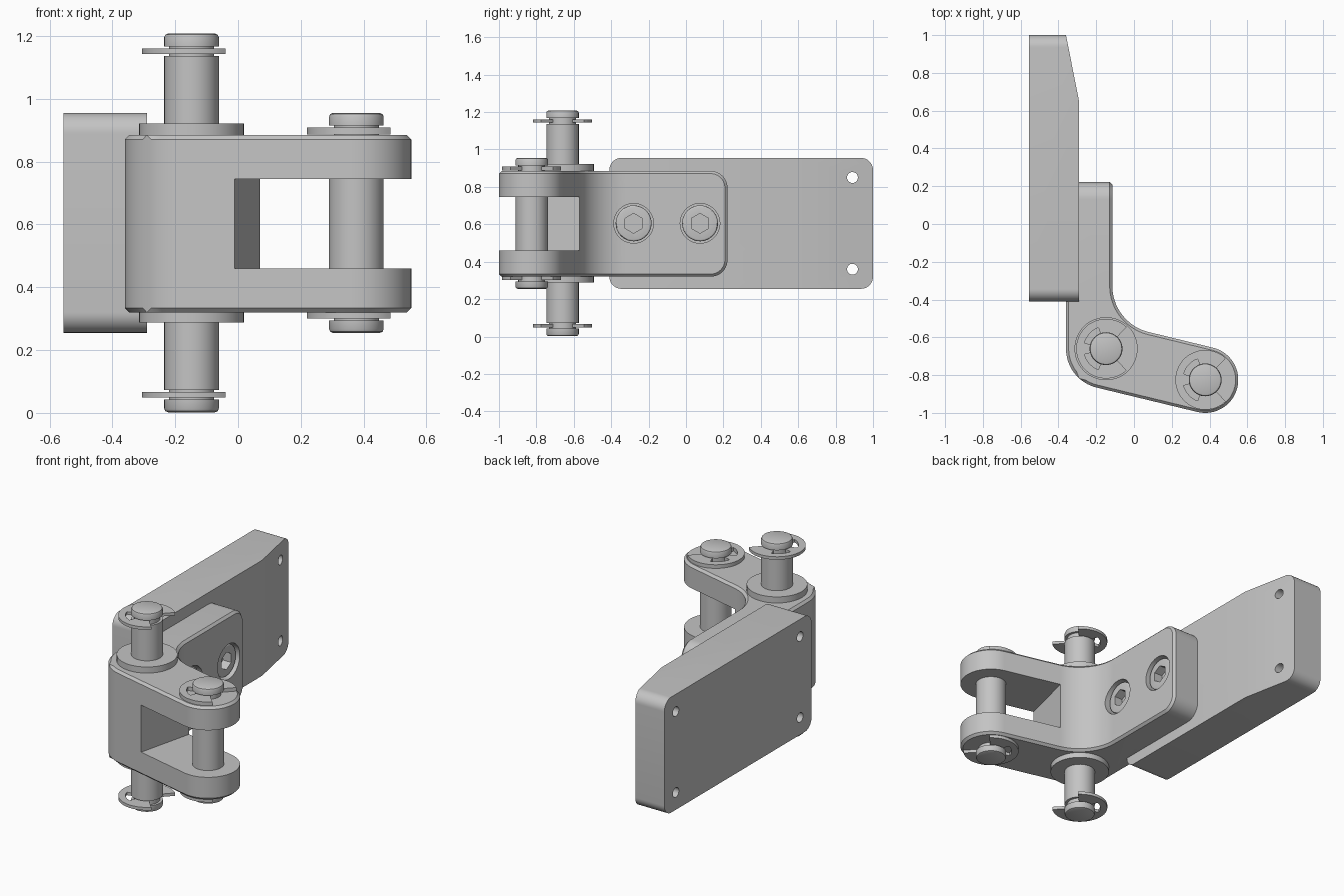
import bpy, bmesh
from math import sin, cos, radians, pi
from mathutils import Vector, Matrix

cube = bpy.data.objects.get("Cube")
if cube:
    bpy.data.objects.remove(cube, do_unlink=True)

grey = bpy.data.materials.new("plain_grey")
grey.use_nodes = True
colour = (0.55, 0.55, 0.55, 1)
grey.diffuse_color = colour
grey.node_tree.nodes["Principled BSDF"].inputs["Base Color"].default_value = colour

PIN_A = Vector((-0.148, -0.66))
PIN_B = Vector((0.377, -0.825))
MID_Z = 0.605
TILT = radians(13.5)
parts = []


def finish(name, bm):
    bmesh.ops.recalc_face_normals(bm, faces=bm.faces)
    mesh = bpy.data.meshes.new(name)
    bm.to_mesh(mesh)
    bm.free()
    mesh.materials.append(grey)
    ob = bpy.data.objects.new(name, mesh)
    bpy.context.collection.objects.link(ob)
    parts.append(ob)
    return ob


def arc(c, r, a0, a1, n):
    """Points on an arc, angles in degrees."""
    return [(c[0] + r * cos(radians(a0 + (a1 - a0) * i / n)),
             c[1] + r * sin(radians(a0 + (a1 - a0) * i / n))) for i in range(n + 1)]


def prism(pts, z0, z1):
    bm = bmesh.new()
    face = bm.faces.new([bm.verts.new((x, y, z0)) for x, y in pts])
    top = bmesh.ops.extrude_face_region(bm, geom=[face])["geom"]
    bmesh.ops.translate(bm, vec=(0, 0, z1 - z0),
                        verts=[v for v in top if isinstance(v, bmesh.types.BMVert)])
    bmesh.ops.recalc_face_normals(bm, faces=bm.faces)
    return bm


def lathe(name, profile, centre):
    """Revolve a radius/height profile about a vertical axis."""
    bm = bmesh.new()
    verts = [bm.verts.new((r, 0, z)) for r, z in profile]
    edges = [bm.edges.new(p) for p in zip(verts, verts[1:])]
    bmesh.ops.spin(bm, geom=verts + edges, axis=(0, 0, 1), cent=(0, 0, 0),
                   angle=2 * pi, steps=48)
    bmesh.ops.remove_doubles(bm, verts=bm.verts, dist=1e-5)
    bmesh.ops.translate(bm, vec=(centre[0], centre[1], 0), verts=bm.verts)
    return finish(name, bm)


def rod_x(bm, x0, x1, y, z, r, sides=32, turn=0):
    """Cylinder lying along x."""
    m = (Matrix.Translation(((x0 + x1) / 2, y, z)) @ Matrix.Rotation(pi / 2, 4, "Y")
         @ Matrix.Rotation(turn, 4, "Z"))
    return bmesh.ops.create_cone(bm, cap_ends=True, segments=sides, radius1=r,
                                 radius2=r, depth=x1 - x0, matrix=m)["verts"]


def cut(ob, bm):
    """Subtract a temporary solid from an object."""
    cutter = finish("cutter", bm)
    parts.remove(cutter)
    cutter.hide_render = True
    mod = ob.modifiers.new("cut", "BOOLEAN")
    mod.operation, mod.solver, mod.object = "DIFFERENCE", "EXACT", cutter
    bpy.context.view_layer.update()
    mesh = bpy.data.meshes.new_from_object(
        ob.evaluated_get(bpy.context.evaluated_depsgraph_get()))
    ob.modifiers.clear()
    ob.data = mesh
    bpy.data.objects.remove(cutter, do_unlink=True)


def round_x_edges(bm, radius, test):
    """Round the edges that run along x and pass the test."""
    edges = [e for e in bm.edges
             if abs(e.verts[0].co.x - e.verts[1].co.x) > 0.1
             and abs(e.verts[0].co.y - e.verts[1].co.y) < 1e-4
             and test(e.verts[0].co.y)]
    bmesh.ops.bevel(bm, geom=edges, offset=radius, segments=10, profile=0.5,
                    affect="EDGES")


# Tapered mounting block with four through holes
bm = prism([(-0.555, -0.41), (-0.29, -0.41), (-0.29, 0.645), (-0.36, 1),
            (-0.555, 1)], 0.255, 0.955)
round_x_edges(bm, 0.065, lambda y: True)
block = finish("mounting_block", bm)
bm = bmesh.new()
for y in (-0.3, 0.89):
    for z in (0.36, 0.85):
        rod_x(bm, -0.7, -0.1, y, z, 0.029)
cut(block, bm)

# Bent clevis bracket: flat arm, elbow and rounded fork end
outline = ([(-0.29, 0.222), (-0.29, -0.41), (-0.36, -0.41)]
           + arc(PIN_A, 0.212, 180, 256.5, 16)
           + arc(PIN_B, 0.175, 256.5, 436.5, 32)
           + arc((0.137, -0.327), 0.252, 256.5, 180, 16)
           + [(-0.115, 0.222)])
bm = prism(outline, 0.32, 0.885)
round_x_edges(bm, 0.09, lambda y: y > 0.2)
bm.normal_update()


def against_block(v):
    return v.co.x < -0.28 and v.co.y > -0.42


rim = [e for e in bm.edges if e.calc_face_angle(0) > 0.7
       and not all(against_block(v) for v in e.verts)
       and not any(abs(v.co.x + 0.29) < 1e-3 for v in e.verts)]
bmesh.ops.bevel(bm, geom=rim, offset=0.014, segments=1, affect="EDGES")
bracket = finish("clevis_bracket", bm)

# Fork slot
bm = bmesh.new()
bmesh.ops.create_cube(bm, size=1, matrix=(
    Matrix.Translation((0.031, -0.735, 0.603)) @ Matrix.Rotation(-TILT, 4, "Z")
    @ Matrix.Diagonal((0.8, 0.6, 0.285, 1)) @ Matrix.Translation((0.5, 0, 0))))
cut(bracket, bm)

# Counterbores and hex socket bolts in the arm
BOLTS = (-0.28, 0.075)
bm = bmesh.new()
for y in BOLTS:
    rod_x(bm, -0.2, 0, y, MID_Z, 0.106, 48)
cut(bracket, bm)
for i, y in enumerate(BOLTS):
    bm = bmesh.new()
    rod_x(bm, -0.21, -0.13, y, MID_Z, 0.096, 48)
    rim = [e for e in bm.edges if all(v.co.x > -0.14 for v in e.verts)]
    bmesh.ops.bevel(bm, geom=rim, offset=0.01, segments=3, profile=0.5, affect="EDGES")
    bolt = finish(f"socket_bolt_{i + 1}", bm)
    bm = bmesh.new()
    rod_x(bm, -0.185, -0.1, y, MID_Z, 0.053, 6, pi / 6)
    cut(bolt, bm)


# Hinge pins, grooved near both ends
def pin(name, centre, half, groove_lo, groove_hi):
    r, neck, c = 0.087, 0.072, 0.012
    upper = [(r, groove_lo), (neck, groove_lo), (neck, groove_hi), (r, groove_hi),
             (r, half - c), (r - c * 0.3, half - c * 0.3), (r - c, half), (0, half)]
    profile = [(a, -b) for a, b in reversed(upper)] + upper
    lathe(name, [(a, b + MID_Z) for a, b in profile], centre)


pin("long_pin", PIN_A, 0.603, 0.532, 0.562)
pin("short_pin", PIN_B, 0.35, 0.275, 0.31)


# Open retaining clips with three inner teeth
def clip(name, centre, lo, hi):
    pts = (arc(centre, 0.158, 46.5, 313.5, 40) + arc(centre, 0.071, 313.5, 250, 8)
           + arc(centre, 0.118, 250, 195, 8) + arc(centre, 0.071, 195, 165, 5)
           + arc(centre, 0.118, 165, 110, 8) + arc(centre, 0.071, 110, 46.5, 8))
    finish(name, prism(pts, lo, hi))


for side, s in (("upper", 1), ("lower", -1)):
    for pin_name, centre, a, b in (("long_pin", PIN_A, 0.538, 0.556),
                                   ("short_pin", PIN_B, 0.282, 0.304)):
        clip(f"{side}_{pin_name}_clip", centre, *sorted((MID_Z + s * a, MID_Z + s * b)))
    # Collar washers against the bracket
    z0, z1 = sorted((MID_Z + s * 0.275, MID_Z + s * 0.317))
    lathe(f"{side}_collar", [(0, z0), (0.167, z0), (0.167, z1), (0, z1)], PIN_A)

# Smooth the curved faces, keep the edges crisp
bpy.ops.object.select_all(action="DESELECT")
for ob in parts:
    ob.select_set(True)
bpy.context.view_layer.objects.active = bracket
bpy.ops.object.shade_smooth_by_angle(angle=radians(30))
